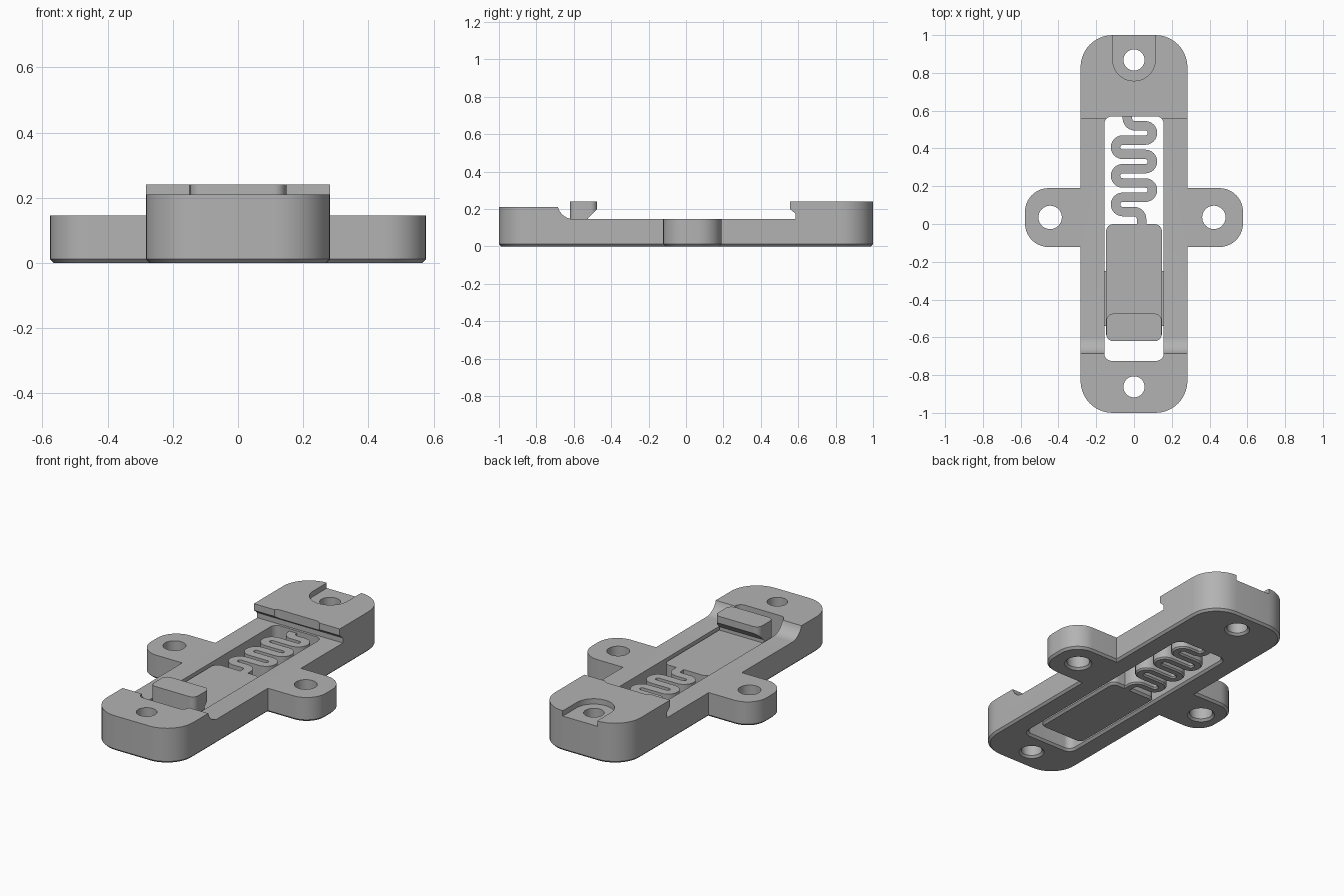
import bpy, bmesh
from math import pi, sin, cos
from mathutils import Vector

scene_cube = bpy.data.objects.get("Cube")
if scene_cube:
    bpy.data.objects.remove(scene_cube, do_unlink=True)

grey = bpy.data.materials.new("plain grey")
grey.use_nodes = True
GREY = (0.45, 0.45, 0.45, 1)
grey.diffuse_color = GREY
grey.node_tree.nodes["Principled BSDF"].inputs["Base Color"].default_value = GREY


def rounded(corners, steps=10):
    """Outline from (x, y, radius) corners, listed anticlockwise."""
    out = []
    for i, (x, y, r) in enumerate(corners):
        p = Vector((x, y))
        if r == 0:
            out.append(p)
            continue
        a = (Vector(corners[i - 1][:2]) - p).normalized()
        b = (Vector(corners[(i + 1) % len(corners)][:2]) - p).normalized()
        half = a.angle(b) / 2
        centre = p + (a + b).normalized() * r / sin(half)
        start = p + a * r * cos(half) / sin(half) - centre
        end = p + b * r * cos(half) / sin(half) - centre
        turn = start.angle_signed(end)
        for k in range(steps + 1):
            t = -turn * k / steps
            out.append(centre + Vector((start.x * cos(t) - start.y * sin(t),
                                        start.x * sin(t) + start.y * cos(t))))
    return out


def box_outline(x0, x1, y0, y1, r):
    return rounded([(x0, y0, r), (x1, y0, r), (x1, y1, r), (x0, y1, r)])


def circle(x, y, r, n=40):
    return [Vector((x + r * cos(2 * pi * k / n), y + r * sin(2 * pi * k / n))) for k in range(n)]


def grow(outline, d):
    """Move an outline outward by d with mitred corners."""
    out = []
    for i, p in enumerate(outline):
        a = (p - outline[i - 1]).normalized()
        b = (outline[(i + 1) % len(outline)] - p).normalized()
        na, nb = Vector((a.y, -a.x)), Vector((b.y, -b.x))
        out.append(p + (na + nb) * d / (1 + na.dot(nb)))
    return out


def prism(name, outline, lo, hi, flare=0, along_x=False):
    """Extruded outline; flare widens or narrows its lowest edge at 45 degrees."""
    levels = [(lo, flare), (lo + abs(flare), 0), (hi, 0)] if flare else [(lo, 0), (hi, 0)]
    bm = bmesh.new()
    rings = []
    for h, d in levels:
        pts = grow(outline, d) if d else outline
        rings.append([bm.verts.new((h, p.x, p.y) if along_x else (p.x, p.y, h)) for p in pts])
    bm.faces.new(rings[0])
    bm.faces.new(rings[-1])
    n = len(outline)
    for low, high in zip(rings, rings[1:]):
        for i in range(n):
            j = (i + 1) % n
            bm.faces.new((low[i], low[j], high[j], high[i]))
    bmesh.ops.recalc_face_normals(bm, faces=bm.faces)
    mesh = bpy.data.meshes.new(name)
    bm.to_mesh(mesh)
    bm.free()
    mesh.materials.append(grey)
    ob = bpy.data.objects.new(name, mesh)
    bpy.context.collection.objects.link(ob)
    return ob


def activate(ob):
    bpy.ops.object.select_all(action='DESELECT')
    ob.select_set(True)
    bpy.context.view_layer.objects.active = ob


def cut(ob, cutters):
    activate(ob)
    for c in cutters:
        mod = ob.modifiers.new("cut", 'BOOLEAN')
        mod.operation = 'DIFFERENCE'
        mod.solver = 'EXACT'
        mod.object = c
        bpy.ops.object.modifier_apply(modifier=mod.name)
        bpy.data.objects.remove(c, do_unlink=True)


CH = 0.012      # lower edge chamfer
SLIDE_TOP = 0.13

# Frame: long rounded body with two side ears
W, EAR, E0, E1, R, RE = 0.283, 0.577, -0.122, 0.19, 0.17, 0.125
half = [(W, -1, R), (W, E0, 0), (EAR, E0, RE), (EAR, E1, RE), (W, E1, 0), (W, 1, R)]
plan = half + [(-x, y, r) for x, y, r in reversed(half)]
frame = prism("frame", rounded(plan), 0, 0.24, -CH)

# Rail seat cut across the top, with a curved ramp and an undercut lip
seat = prism("seat_cutter", rounded([
    (-1.1, 0.21, 0), (-0.685, 0.21, 0), (-0.665, 0.145, 0.09), (0.585, 0.145, 0),
    (0.585, 0.175, 0), (0.555, 0.2, 0), (0.555, 0.4, 0), (-1.1, 0.4, 0)]), -1, 1, along_x=True)
slot = prism("slot_cutter", box_outline(-0.157, 0.157, -0.725, 0.57, 0.04), -CH, 0.5, 2 * CH)
recess = prism("recess_cutter", rounded([
    (-0.113, 0.758, 0.112), (0.113, 0.758, 0.112), (0.113, 0.985, 0), (0.13, 1.1, 0),
    (-0.13, 1.1, 0), (-0.113, 0.985, 0)], 16), 0.208, 0.5)
holes = [prism("hole_cutter", circle(x, y, r), -CH, 0.5, 2 * CH)
         for x, y, r in [(0, 0.868, 0.056), (0, -0.862, 0.056),
                         (-0.444, 0.035, 0.062), (0.423, 0.035, 0.062)]]
cut(frame, [seat, slot, recess] + holes)

# Sliding tongue with its catch
slider = prism("slider", box_outline(-0.148, 0.148, -0.62, 0, 0.04), 0, SLIDE_TOP, -CH)
catch = prism("catch", box_outline(-0.146, 0.146, -0.62, -0.475, 0.035), SLIDE_TOP - 0.01, 0.24)
undercut = prism("undercut_cutter", rounded([
    (-0.525, 0.1, 0), (-0.4, 0.1, 0), (-0.4, 0.272, 0), (-0.525, 0.15, 0)]),
    -1, 1, along_x=True)
cut(catch, [undercut])

# Guide ribs on both sides of the slider
ribs = []
for side, label in ((1, "left"), (-1, "right")):
    rib = prism(label + "_guide_rib", box_outline(-0.54, -0.25, 0.04, 0.09, 0), -0.005, 0.005,
                along_x=True)
    rib.location.x = side * 0.152
    ribs.append(rib)

# Zigzag spring: a strip swept along bars joined by half-circle bends
PITCH, TOP_BAR, BEND_X, HALF_W, TURN = 0.0757, 0.52, 0.06, 0.025, 0.04


def arc(x, y, r, a0, a1, n=12):
    return [Vector((x + r * cos(a0 + (a1 - a0) * k / n), y + r * sin(a0 + (a1 - a0) * k / n)))
            for k in range(n + 1)]


path = [Vector((-0.035, 0.6))] + arc(-0.035 + TURN, TOP_BAR + TURN, TURN, pi, 1.5 * pi)
for k in range(6):
    y = TOP_BAR - PITCH * (k + 0.5)
    s = 1 if k % 2 == 0 else -1
    path += arc(s * BEND_X, y, PITCH / 2, pi / 2, pi / 2 - s * pi)
path += arc(0, TOP_BAR - 6 * PITCH - TURN, TURN, pi / 2, 0) + [Vector((TURN, -0.03))]

left_edge, right_edge = [], []
for i, p in enumerate(path):
    d = (path[min(i + 1, len(path) - 1)] - path[max(i - 1, 0)])
    if 0 < i < len(path) - 1:
        d = (path[i + 1] - p).normalized() + (p - path[i - 1]).normalized()
    d.normalize()
    n = Vector((-d.y, d.x)) * HALF_W
    left_edge.append(p + n)
    right_edge.append(p - n)
spring = prism("spring", right_edge + left_edge[::-1], 0, SLIDE_TOP, -CH * 0.7)

for ob in [frame, slider, catch, spring] + ribs:
    activate(ob)
    bpy.ops.object.shade_smooth_by_angle(angle=pi / 6)
